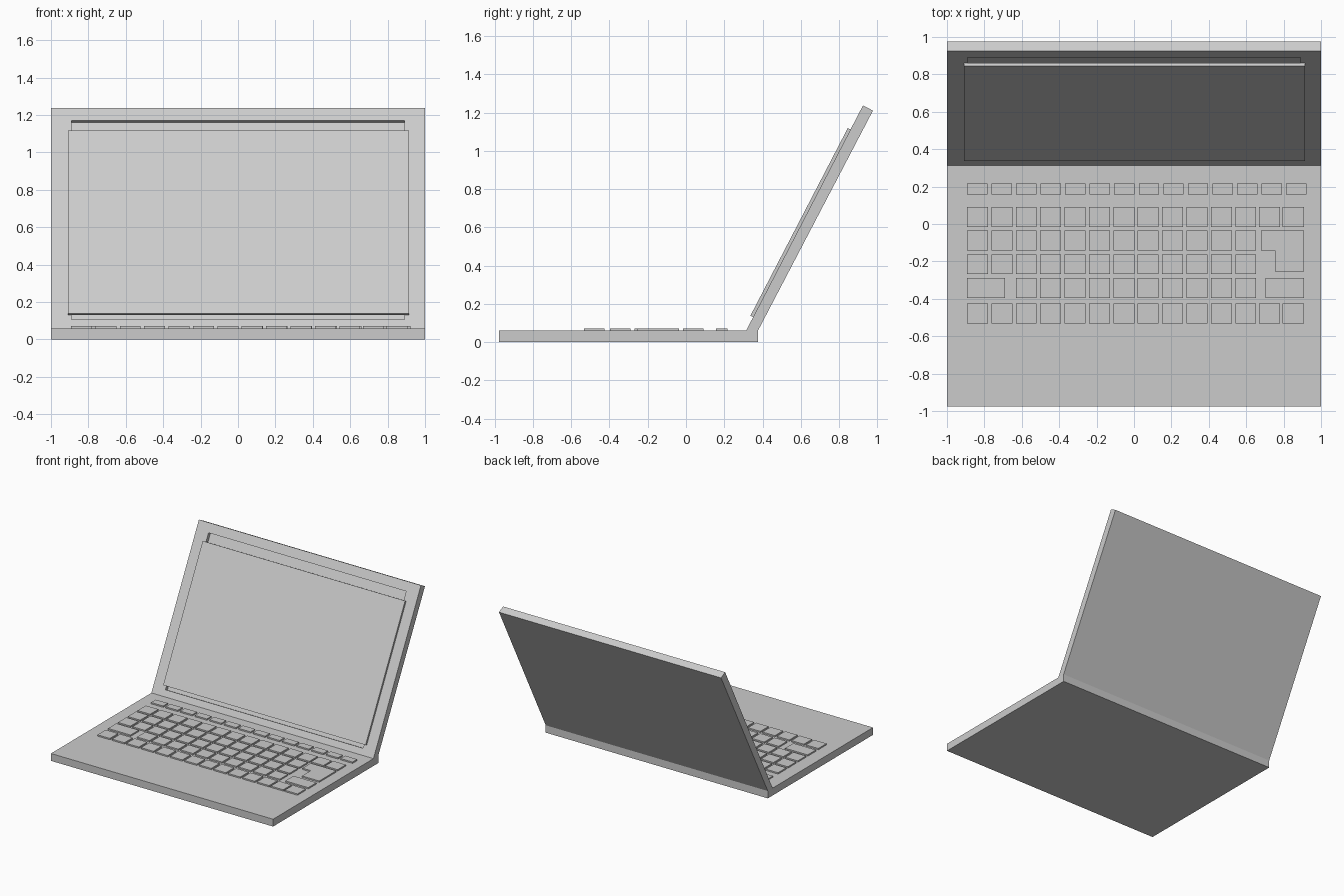
import bpy, bmesh, math
from mathutils import Matrix, Vector

if "Cube" in bpy.data.objects:
    bpy.data.objects.remove(bpy.data.objects["Cube"])


def prism(name, outlines, to_world, depth):
    """Extrude closed 2D outlines by a depth vector into one object."""
    bm = bmesh.new()
    for outline in outlines:
        verts = [bm.verts.new(to_world(a, b)) for a, b in outline]
        face = bm.faces.new(verts)
        new = bmesh.ops.extrude_face_region(bm, geom=[face])["geom"]
        moved = [g for g in new if isinstance(g, bmesh.types.BMVert)]
        bmesh.ops.translate(bm, verts=moved, vec=depth)
    bmesh.ops.recalc_face_normals(bm, faces=bm.faces)
    mesh = bpy.data.meshes.new(name)
    bm.to_mesh(mesh)
    bm.free()
    obj = bpy.data.objects.new(name, mesh)
    bpy.context.collection.objects.link(obj)
    return obj


def rect(x0, x1, y0, y1):
    return [(x0, y0), (x1, y0), (x1, y1), (x0, y1)]


def side(y, z):
    return Vector((-1, y, z))


BASE_TOP = 0.06

# Base slab
prism("base", [rect(-0.977, 0.376, 0, BASE_TOP)], side, (2, 0, 0))

# Tilted lid, cut flush with the base along its lower edge
hinge, tip = Vector((0, 0.314, BASE_TOP)), Vector((0, 0.925, 1.237))
lid = prism("lid", [[(hinge.y, hinge.z), (0.376, BASE_TOP),
                     (0.977, 1.21), (tip.y, tip.z)]], side, (2, 0, 0))

# Lid frame: up runs along the lid, out points away from the screen side
up = (tip - hinge).normalized()
out = Vector((1, 0, 0)).cross(up)


def on_lid(offset):
    return lambda x, a: hinge + Vector((x, 0, 0)) + up * a + out * offset


# Shallow recess in the lid
cutter = prism("recess_cutter", [rect(-0.89, 0.89, 0.052, 1.253)],
               on_lid(-0.028), out * 0.06)
cutter.hide_render = True
cutter.hide_set(True)
cut = lid.modifiers.new("recess", "BOOLEAN")
cut.operation = "DIFFERENCE"
cut.solver = "EXACT"
cut.object = cutter

# Screen panel lying over the recess
prism("screen", [rect(-0.91, 0.913, 0.08, 1.184)], on_lid(-0.002), out * 0.018)


# Keyboard rows
def keys(first, count, y0, y1, width=0.112, pitch=0.1304):
    left = -0.893
    return [rect(left + i * pitch, left + i * pitch + width, y0, y1)
            for i in range(first, first + count)]


def key_row(name, outlines):
    prism(name, outlines, lambda x, y: Vector((x, y, BASE_TOP - 0.005)), (0, 0, 0.016))


key_row("function_keys", keys(0, 14, 0.157, 0.217, 0.109, 0.1312))
for name, y0 in (("number_keys", -0.015), ("bottom_keys", -0.532)):
    y1 = y0 + 0.106
    key_row(name, keys(0, 12, y0, y1) + [rect(0.667, 0.78, y0, y1),
                                         rect(0.793, 0.908, y0, y1)])
key_row("upper_letter_keys", keys(0, 12, -0.142, -0.036))
key_row("middle_letter_keys", keys(0, 12, -0.268, -0.162))
key_row("lower_letter_keys", keys(2, 10, -0.396, -0.29))
key_row("shift_keys", [rect(-0.893, -0.69, -0.396, -0.29),
                       rect(0.703, 0.91, -0.396, -0.29)])
key_row("enter_key", [[(0.68, -0.036), (0.68, -0.142), (0.755, -0.142),
                       (0.755, -0.255), (0.91, -0.255), (0.91, -0.036)]])
